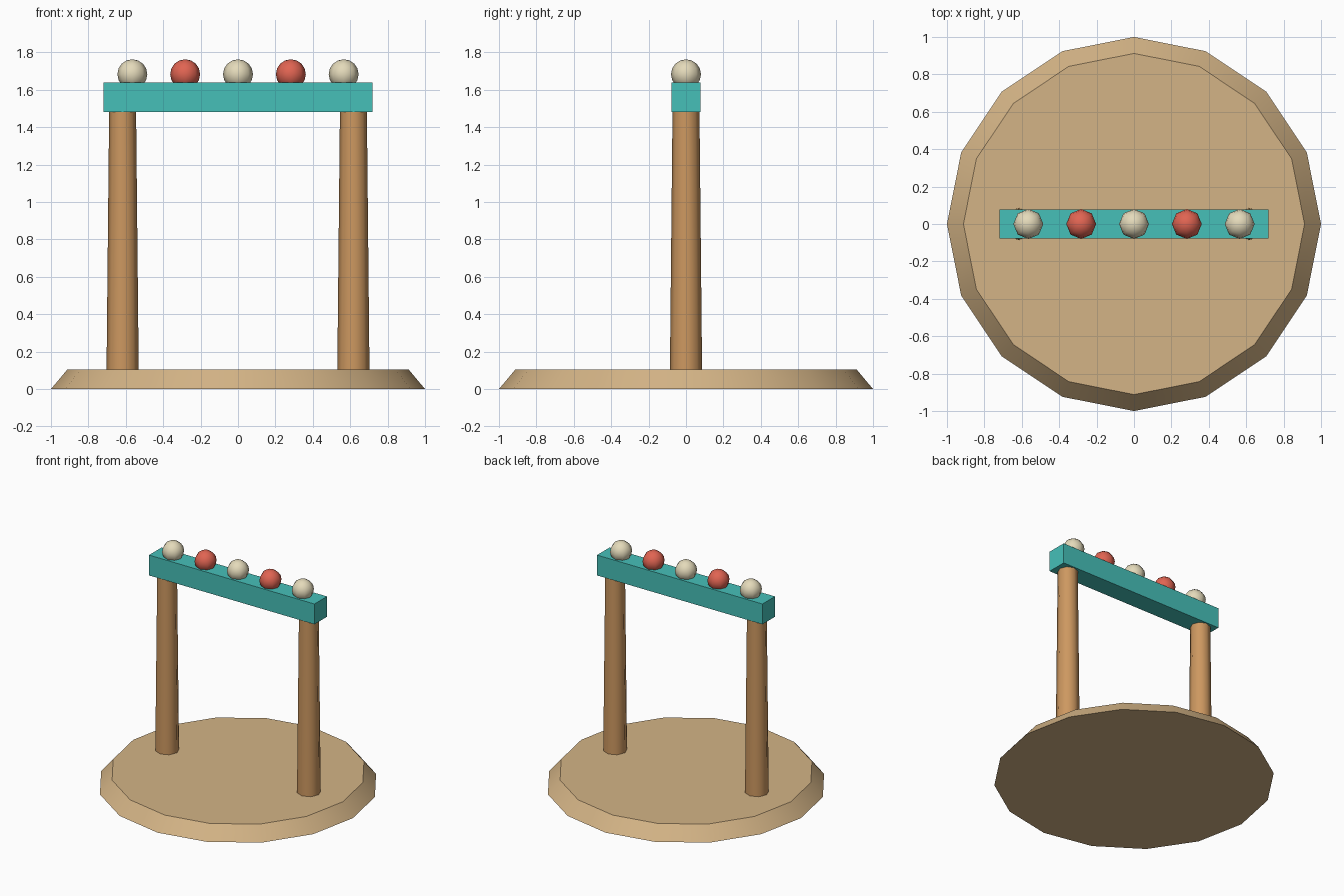
import bpy
import math

cube = bpy.data.objects.get("Cube")
if cube:
    bpy.data.objects.remove(cube, do_unlink=True)


def material(name, rgb):
    """Flat material from an sRGB 0-255 colour."""
    linear = [((c / 255 + 0.055) / 1.055) ** 2.4 for c in rgb] + [1]
    mat = bpy.data.materials.new(name)
    mat.use_nodes = True
    mat.diffuse_color = linear
    mat.node_tree.nodes["Principled BSDF"].inputs["Base Color"].default_value = linear
    return mat


sand = material("sand wood", (212, 180, 134))
oak = material("oak wood", (205, 152, 96))
teal = material("teal paint", (70, 192, 185))
cream = material("cream", (228, 218, 186))
red = material("coral red", (224, 100, 82))


def finish(name, mat, smooth=True):
    obj = bpy.context.object
    obj.name = name
    obj.data.materials.append(mat)
    if smooth:
        bpy.ops.object.shade_smooth_by_angle(angle=math.radians(46))
    return obj


def tapered(name, mat, sides, r_bottom, r_top, z0, z1, x=0):
    bpy.ops.mesh.primitive_cone_add(
        vertices=sides, radius1=r_bottom, radius2=r_top, depth=z1 - z0,
        location=(x, 0, (z0 + z1) / 2))
    return finish(name, mat)


# Round base with sloping rim
tapered("base", sand, 16, 1.0, 0.912, 0, 0.105)

# Two tapered posts
for side, x in (("left", 0.617), ("right", -0.617)):
    tapered(side + "_post", oak, 8, 0.086, 0.072, 0.1, 1.49, x)

# Crossbar
bpy.ops.mesh.primitive_cube_add(size=1, location=(0, 0, 1.56))
bpy.context.object.scale = (1.44, 0.156, 0.16)
bpy.ops.object.transform_apply(location=False, rotation=False, scale=True)
finish("crossbar", teal, smooth=False)

# Row of alternating beads sunk into the crossbar
for i in range(5):
    bpy.ops.mesh.primitive_uv_sphere_add(
        segments=8, ring_count=8, radius=0.08,
        location=((i - 2) * 0.2825, 0, 1.683))
    finish("bead_%d" % (i + 1), red if i % 2 else cream)
